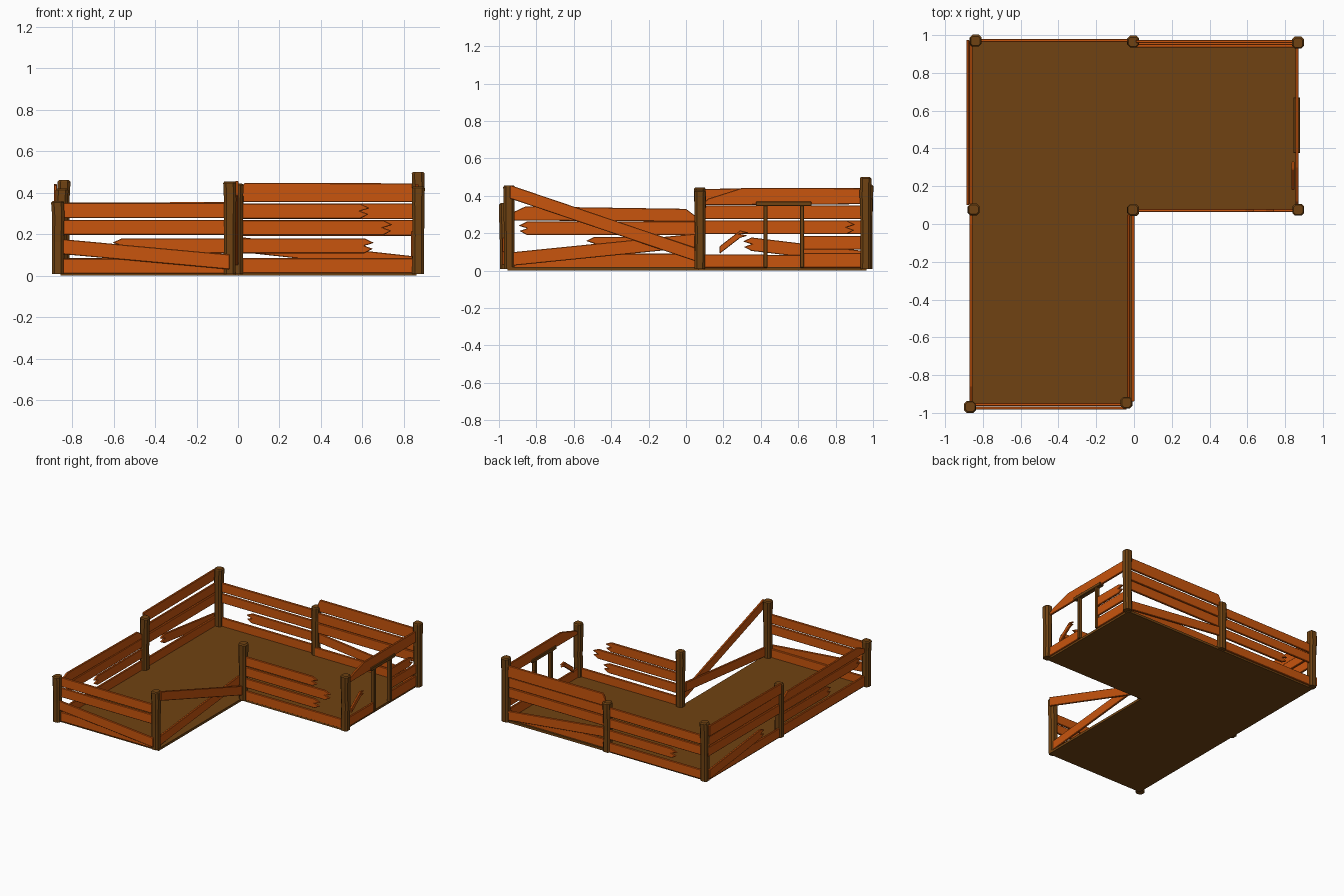
import bpy, bmesh, random

if "Cube" in bpy.data.objects:
    bpy.data.objects.remove(bpy.data.objects["Cube"])
random.seed(4)


def material(name, col):
    m = bpy.data.materials.new(name)
    m.diffuse_color = (*col, 1)
    m.use_nodes = True
    m.node_tree.nodes["Principled BSDF"].inputs["Base Color"].default_value = m.diffuse_color
    return m


ORANGE = material("plank_wood", (0.58, 0.09, 0.004))
BROWN = material("post_wood", (0.16, 0.055, 0.006))


def finish(name, bm, mat, bevel=0):
    bmesh.ops.recalc_face_normals(bm, faces=bm.faces[:])
    me = bpy.data.meshes.new(name)
    bm.to_mesh(me)
    bm.free()
    ob = bpy.data.objects.new(name, me)
    bpy.context.collection.objects.link(ob)
    me.materials.append(mat)
    if bevel:
        mod = ob.modifiers.new("bevel", 'BEVEL')
        mod.width = bevel
        mod.segments = 1
    return ob


def extrude(bm, pts, vec):
    f = bm.faces.new([bm.verts.new(p) for p in pts])
    r = bmesh.ops.extrude_face_region(bm, geom=[f])
    bmesh.ops.translate(bm, vec=vec, verts=[v for v in r["geom"] if isinstance(v, bmesh.types.BMVert)])


def panel(name, axis, off, pts, mat=ORANGE, t=0.016):
    """Flat outline in (u, z), standing along x or y at the given offset."""
    bm = bmesh.new()
    if axis == 'x':
        extrude(bm, [(u, off - t / 2, z) for u, z in pts], (0, t, 0))
    else:
        extrude(bm, [(off - t / 2, u, z) for u, z in pts], (t, 0, 0))
    return finish(name, bm, mat, 0.003)


def plank(name, axis, off, u0, u1, z0, z1=None, h=0.072, broken=""):
    """Board from u0 to u1, bottom edge z0 to z1; broken may hold L and R."""
    z1 = z0 if z1 is None else z1
    zig = [(0.04, 0.3), (0.0, 0.5), (0.045, 0.7)]
    pts = [(u0, z0), (u1, z1)]
    if 'R' in broken:
        pts += [(u1 + d, z1 + k * h) for d, k in zig]
    pts += [(u1, z1 + h), (u0, z0 + h)]
    if 'L' in broken:
        pts += [(u0 - d, z0 + k * h) for d, k in reversed(zig)]
    return panel(name, axis, off, pts)


def post(name, x, y, h, w=0.031):
    """Chamfered square post with a slightly uneven, wider top."""
    bm = bmesh.new()
    c = w * 0.55
    ring = [(w, -c), (w, c), (c, w), (-c, w), (-w, c), (-w, -c), (-c, -w), (c, -w)]
    rows = []
    for z, s in ((0.008, 0.92), (h * 0.45, 0.9), (h * 0.8, 0.96), (h - 0.008, 1.0), (h, 0.8)):
        dx, dy = random.uniform(-.002, .002), random.uniform(-.002, .002)
        rows.append([bm.verts.new((x + px * s + dx, y + py * s + dy, z)) for px, py in ring])
    for a, b in zip(rows, rows[1:]):
        for i in range(8):
            bm.faces.new((a[i], a[(i + 1) % 8], b[(i + 1) % 8], b[i]))
    bm.faces.new(rows[0])
    bm.faces.new(rows[-1])
    return finish(name, bm, BROWN)


# L-shaped floor
bm = bmesh.new()
extrude(bm, [(-.855, -.955, 0), (-.01, -.955, 0), (-.01, .065, 0), (.86, .065, 0),
             (.86, .965, 0), (-.855, .965, 0)], (0, 0, .018))
finish("floor", bm, BROWN)

# posts
for n, x, y, h in (("back_left", -.84, .97, .46), ("back_middle", -.005, .965, .39),
                   ("back_right", .868, .96, .50), ("front_right", .868, .075, .43),
                   ("inner_corner", -.005, .075, .445), ("front_middle", -.04, -.945, .455),
                   ("front_left", -.868, -.968, .36), ("left_middle", -.85, .075, .42)):
    post("post_" + n, x, y, h)

# front wall
plank("front_bottom_plank", 'x', -.955, -.85, -.04, .01)
plank("front_slanted_plank", 'x', -.975, -.86, -.04, .105, .03)
plank("front_third_plank", 'x', -.955, -.85, -.04, .197)
plank("front_top_plank", 'x', -.955, -.85, -.04, .278)

# crossed planks on the short inner side
plank("crossed_falling_plank", 'y', -.006, -.94, .05, .385, .05)
plank("crossed_rising_plank", 'y', -.028, -.94, .05, .025, .125)

# inner front wall with broken ends
y = .072
plank("inner_bottom_plank", 'x', y, 0, .85, .012)
plank("inner_second_plank", 'x', y, 0, .61, .108, broken="R")
plank("inner_third_plank", 'x', y, 0, .70, .195, broken="R")
plank("inner_top_plank", 'x', y, 0, .59, .275, broken="R")

# right wall with doorway
x = .862
panel("right_top_plank", 'y', x, [(.08, .35), (.94, .355), (.94, .44), (.30, .442), (.12, .385)])
plank("right_bottom_left_plank", 'y', x, .08, .42, .015)
plank("right_slanted_scrap", 'y', x - .02, .18, .29, .09, .175, h=.04, broken="R")
plank("right_bottom_plank", 'y', x, .62, .96, .015, h=.08)
plank("right_second_plank", 'y', x, .62, .96, .112)
plank("right_third_plank", 'y', x, .62, .86, .195, broken="R")
for n, u in (("left", .425), ("right", .62)):
    panel("door_upright_" + n, 'y', x, [(u - .011, .015), (u + .011, .015), (u + .011, .35), (u - .011, .35)], BROWN, .03)
panel("door_lintel", 'y', x, [(.375, .345), (.67, .345), (.67, .37), (.375, .37)], BROWN, .036)

# back wall, right half
y = .955
plank("back_right_bottom_plank", 'x', y - .012, 0, .86, .012)
plank("back_right_slanted_plank", 'x', y + .012, 0, .86, .115, .02)
plank("back_right_third_plank", 'x', y, 0, .86, .192, h=.076)
plank("back_right_fourth_plank", 'x', y, 0, .86, .273, h=.076)
panel("back_right_top_plank", 'x', y + .012, [(.01, .354), (.86, .354), (.86, .445), (.03, .447), (.01, .41)])

# back wall, left half
y = .972
plank("back_left_bottom_plank", 'x', y, -.84, 0, .012)
plank("back_left_second_plank", 'x', y, -.56, 0, .108, broken="L")
plank("back_left_third_plank", 'x', y, -.84, 0, .197)
plank("back_left_top_plank", 'x', y, -.84, 0, .28, .283)

# left wall, back half
x = -.862
plank("left_back_bottom_plank", 'y', x, .08, .97, .012)
plank("left_back_slanted_plank", 'y', x - .018, .35, .975, .105, .03, broken="L")
plank("left_back_third_plank", 'y', x, .08, .97, .195)
plank("left_back_fourth_plank", 'y', x, .08, .97, .275)
plank("left_back_top_plank", 'y', x - .018, .10, .975, .355, .36, h=.082)

# left wall, front half
plank("left_front_bottom_plank", 'y', x, -.95, .06, .012, h=.078)
plank("left_front_second_plank", 'y', x, -.49, .06, .108, broken="L")
plank("left_front_third_plank", 'y', x, -.85, .06, .19, broken="L")
panel("left_front_top_plank", 'y', x, [(-.95, .268), (.06, .262), (.06, .285), (0, .33), (-.8, .342), (-.86, .342), (-.95, .30)])
